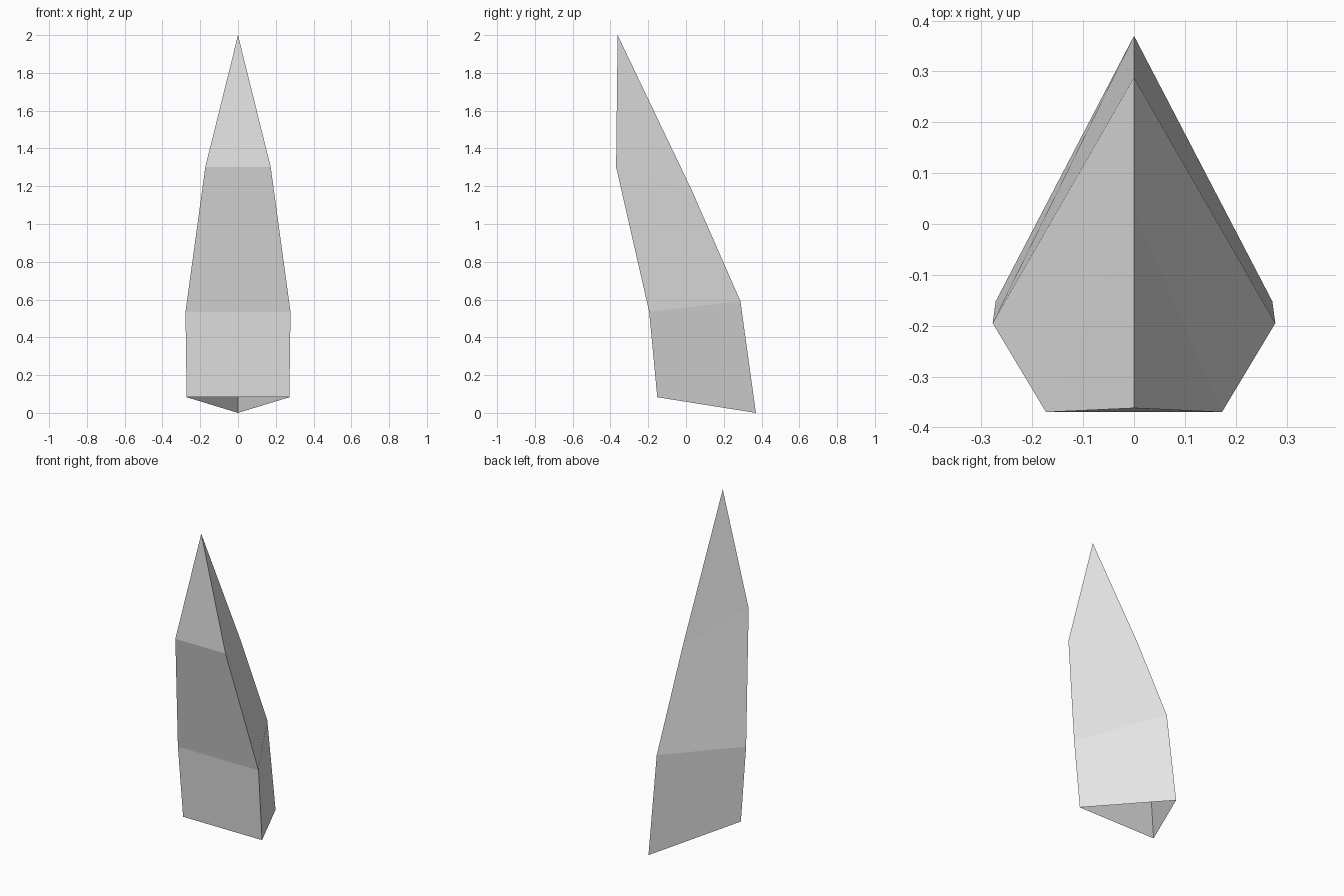
import bpy, bmesh

cube = bpy.data.objects.get("Cube")
if cube:
    bpy.data.objects.remove(cube, do_unlink=True)


def make_material(name, colour):
    mat = bpy.data.materials.new(name)
    mat.use_nodes = True
    mat.diffuse_color = colour
    mat.node_tree.nodes["Principled BSDF"].inputs["Base Color"].default_value = colour
    return mat


# Triangular sections from base to top: half width, side y, side z, back y, back z
SECTIONS = [
    (0.272, -0.152, 0.083, 0.37, 0.0),
    (0.278, -0.195, 0.535, 0.288, 0.592),
    (0.173, -0.37, 1.302, 0.03, 1.18),
]
TIP = (0, -0.362, 2)

bm = bmesh.new()
rings = []
for half, side_y, side_z, back_y, back_z in SECTIONS:
    corners = [(-half, side_y, side_z), (half, side_y, side_z), (0, back_y, back_z)]
    rings.append([bm.verts.new(c) for c in corners])
tip = bm.verts.new(TIP)

# Walls between sections, then the point; the base stays open
for i in range(3):
    j = (i + 1) % 3
    for low, high in zip(rings, rings[1:]):
        bm.faces.new((low[i], low[j], high[j], high[i]))
    bm.faces.new((rings[-1][i], rings[-1][j], tip))

mesh = bpy.data.meshes.new("curved_spike")
bm.to_mesh(mesh)
bm.free()
mesh.materials.append(make_material("light_grey", (0.8, 0.8, 0.8, 1)))
spike = bpy.data.objects.new("curved_spike", mesh)
bpy.context.collection.objects.link(spike)
